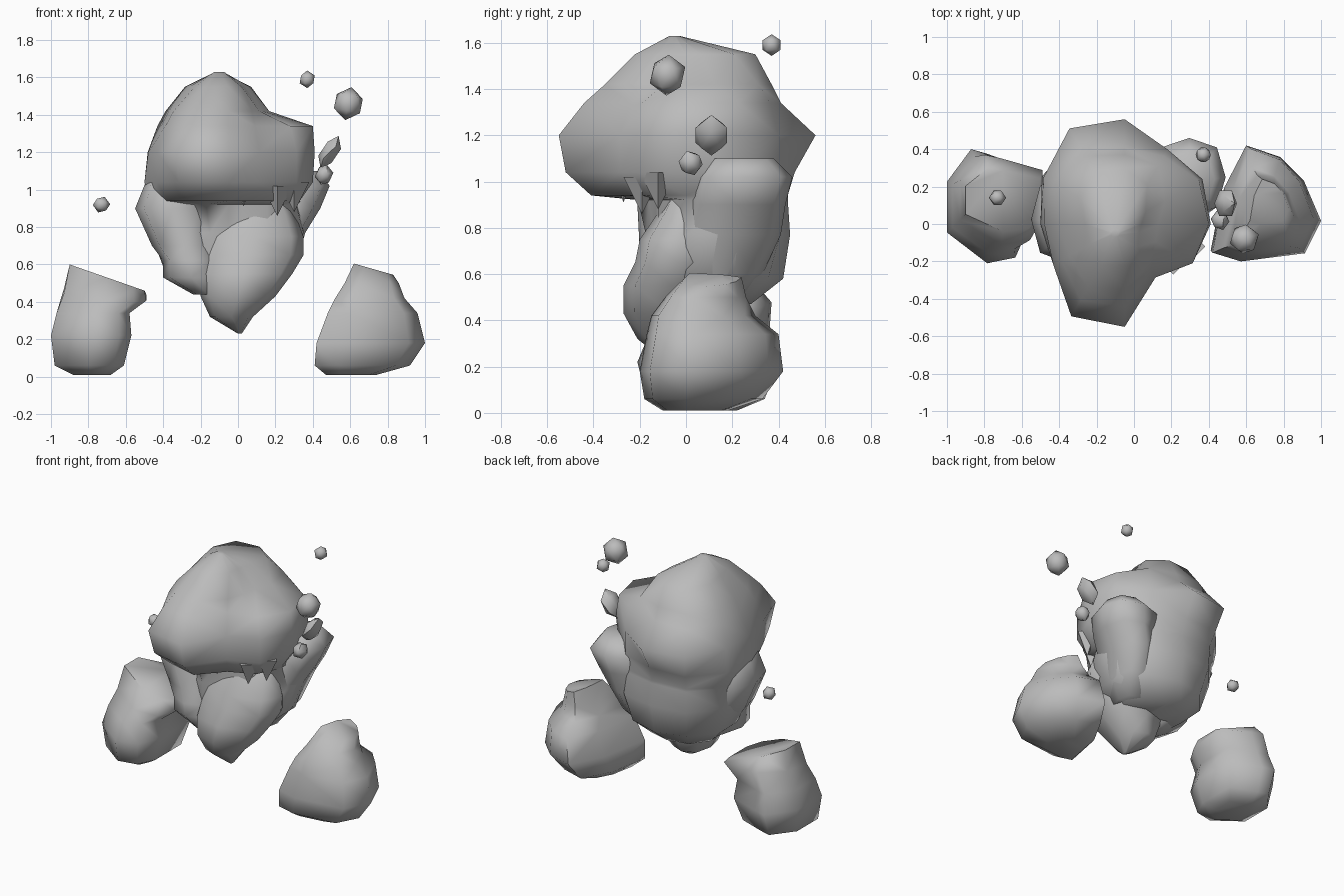
import bpy, bmesh, math
from mathutils import Vector, Euler

if "Cube" in bpy.data.objects:
    bpy.data.objects.remove(bpy.data.objects["Cube"])

stone = bpy.data.materials.new("grey stone")
stone.use_nodes = True
GREY = (0.5, 0.5, 0.5, 1)
stone.diffuse_color = GREY
stone.node_tree.nodes["Principled BSDF"].inputs["Base Color"].default_value = GREY


def finish(name, bm, angle):
    bmesh.ops.recalc_face_normals(bm, faces=bm.faces)
    mesh = bpy.data.meshes.new(name)
    bm.to_mesh(mesh)
    bm.free()
    mesh.materials.append(stone)
    ob = bpy.data.objects.new(name, mesh)
    bpy.context.collection.objects.link(ob)
    bpy.ops.object.select_all(action='DESELECT')
    ob.select_set(True)
    bpy.context.view_layer.objects.active = ob
    bpy.ops.object.shade_smooth_by_angle(angle=math.radians(angle))


# Skin a stack of equal point loops and cap both ends
def loft(name, loops, angle=70):
    bm = bmesh.new()
    loops = [[bm.verts.new(p) for p in loop] for loop in loops]
    n = len(loops[0])
    for a, b in zip(loops, loops[1:]):
        for i in range(n):
            j = (i + 1) % n
            bm.faces.new((a[i], a[j], b[j], b[i]))
    bm.faces.new(loops[0])
    bm.faces.new(loops[-1])
    bmesh.ops.triangulate(bm, faces=bm.faces)
    finish(name, bm, angle)


D = 0.76
OCTAGON = ((1, 0), (D, D), (0, 1), (-D, D), (-1, 0), (-D, -D), (0, -1), (D, -D))


# Boulder from scaled outlines: z, x min, x max, y min, y max, tilt along x, tilt along y
def boulder(name, rings, outline=OCTAGON):
    loops = []
    for z, x0, x1, y0, y1, *tilt in rings:
        tx, ty = (tilt + [0, 0])[:2]
        loops.append([((x0 + x1) / 2 + u * (x1 - x0) / 2,
                       (y0 + y1) / 2 + v * (y1 - y0) / 2,
                       z + tx * u + ty * v) for u, v in outline])
    loft(name, loops)


# Hooded head flowing into the back: height, then radii every 30 degrees from +x
BODY = (
    (1.55, .09, .13, .24, .30, .33, .27, .21, .21, .25, .22, .14, .09),
    (1.42, .18, .25, .36, .37, .42, .39, .32, .34, .39, .35, .25, .19),
    (1.34, .45, .46, .42, .41, .47, .44, .36, .39, .47, .44, .28, .38),
    (1.20, .46, .48, .46, .56, .59, .50, .43, .44, .57, .55, .33, .42),
    (1.04, .45, .46, .46, .47, .53, .51, .45, .44, .53, .52, .33, .42),
    (0.94, .38, .45, .45, .44, .49, .49, .43, .38, .41, .41, .29, .36),
    (0.92, .36, .45, .45, .44, .49, .48, .42, .26, .24, .16, .15, .24),
    (0.77, .40, .46, .47, .45, .48, .46, .42, .28, .20, .14, .15, .24),
    (0.58, .35, .40, .41, .42, .42, .40, .34, .25, .20, .14, .15, .20),
    (0.47, .22, .25, .28, .28, .29, .27, .22, .20, .15, .10, .10, .15))
ANGLES = [math.pi * i / 6 for i in range(12)]
crown = [(-0.10 + 0.025 * math.cos(a), -0.05 + 0.02 * math.sin(a), 1.63) for a in ANGLES]
loft("hooded_body", [crown] + [
    [(-0.05 + r * math.cos(a), r * math.sin(a), z) for a, r in zip(ANGLES, radii)]
    for z, *radii in BODY])

# Shoulders
boulder("left_shoulder", [
    (1.10, 0.18, 0.43, 0.10, 0.38),
    (1.02, 0.10, 0.49, 0.04, 0.46),
    (0.90, 0.10, 0.44, 0.01, 0.43),
    (0.77, 0.10, 0.36, -0.02, 0.41),
    (0.60, 0.05, 0.31, -0.04, 0.33),
    (0.48, 0.05, 0.22, 0.00, 0.22)])

boulder("right_shoulder", [
    (1.10, -0.47, -0.25, -0.15, 0.18),
    (0.90, -0.55, -0.15, -0.21, 0.26),
    (0.70, -0.46, -0.12, -0.20, 0.24),
    (0.62, -0.40, -0.10, -0.23, 0.22),
    (0.53, -0.40, -0.10, -0.22, 0.15),
    (0.44, -0.24, -0.08, -0.18, 0.08)])

# Pointed front of the torso
boulder("jaw", [
    (0.98, -0.06, 0.24, -0.06, 0.10),
    (0.88, -0.12, 0.30, -0.11, 0.12),
    (0.75, -0.19, 0.35, -0.20, 0.15),
    (0.65, -0.22, 0.35, -0.22, 0.15),
    (0.55, -0.22, 0.29, -0.27, 0.15),
    (0.43, -0.20, 0.20, -0.27, 0.13),
    (0.32, -0.15, 0.08, -0.21, 0.10),
    (0.23, 0.00, 0.02, -0.10, -0.06)])

# Floating fists
boulder("right_fist", [
    (0.53, -0.90, -0.50, -0.04, 0.30, -0.07),
    (0.44, -0.93, -0.49, -0.11, 0.37, -0.02, 0.03),
    (0.34, -0.97, -0.58, -0.16, 0.36),
    (0.22, -1.00, -0.57, -0.21, 0.40),
    (0.06, -0.98, -0.61, -0.17, 0.34),
    (0.01, -0.88, -0.68, -0.06, 0.22)],
    ((1, -0.43), (1, 0.66), (0, 0.92), (-0.4, 1), (-1, 0.43), (-1, -0.46), (0, -1), (0.7, -0.9)))

boulder("left_fist", [
    (0.575, 0.62, 0.83, 0.00, 0.24, -0.03),
    (0.50, 0.57, 0.86, -0.09, 0.26),
    (0.42, 0.52, 0.89, -0.15, 0.30),
    (0.34, 0.48, 0.96, -0.17, 0.40),
    (0.18, 0.42, 1.00, -0.20, 0.42),
    (0.06, 0.41, 0.92, -0.18, 0.33),
    (0.01, 0.47, 0.74, -0.10, 0.18)],
    ((1, -0.30), (0.68, 0.40), (0.25, 0.8), (-0.38, 1), (-0.78, 0.28), (-1, -0.85),
     (-0.48, -1), (0.7, -0.86)))

# Jagged points along the lower edge of the hood
for i, (x, y, tip, r) in enumerate(((0.03, -0.27, 0.91, 0.06), (0.21, -0.19, 0.86, 0.08),
                                    (0.30, -0.12, 0.88, 0.08))):
    bm = bmesh.new()
    bmesh.ops.create_cone(bm, segments=4, radius1=0.0, radius2=r, depth=0.16, cap_ends=True)
    bmesh.ops.remove_doubles(bm, verts=bm.verts, dist=0.001)
    bmesh.ops.translate(bm, verts=bm.verts, vec=(x, y, tip + 0.08))
    finish(f"hood_point_{i + 1}", bm, 30)

# Floating pebbles: position, half sizes, rotation
for i, (pos, size, rot) in enumerate((
        ((0.37, 0.37, 1.59), (0.045, 0.045, 0.047), (0, 0, 0)),
        ((0.59, -0.08, 1.46), (0.083, 0.083, 0.09), (0, 0.2, 0.3)),
        ((0.49, 0.11, 1.20), (0.05, 0.08, 0.10), (0, 0.5, 0)),
        ((0.46, 0.02, 1.08), (0.05, 0.055, 0.057), (0.3, 0.3, 0)),
        ((-0.73, 0.14, 0.92), (0.047, 0.045, 0.045), (0, 0.4, 0)))):
    bm = bmesh.new()
    bmesh.ops.create_icosphere(bm, subdivisions=1, radius=1)
    bmesh.ops.scale(bm, verts=bm.verts, vec=size)
    bmesh.ops.rotate(bm, verts=bm.verts, cent=Vector(), matrix=Euler(rot).to_matrix())
    bmesh.ops.translate(bm, verts=bm.verts, vec=pos)
    finish(f"pebble_{i + 1}", bm, 45)
